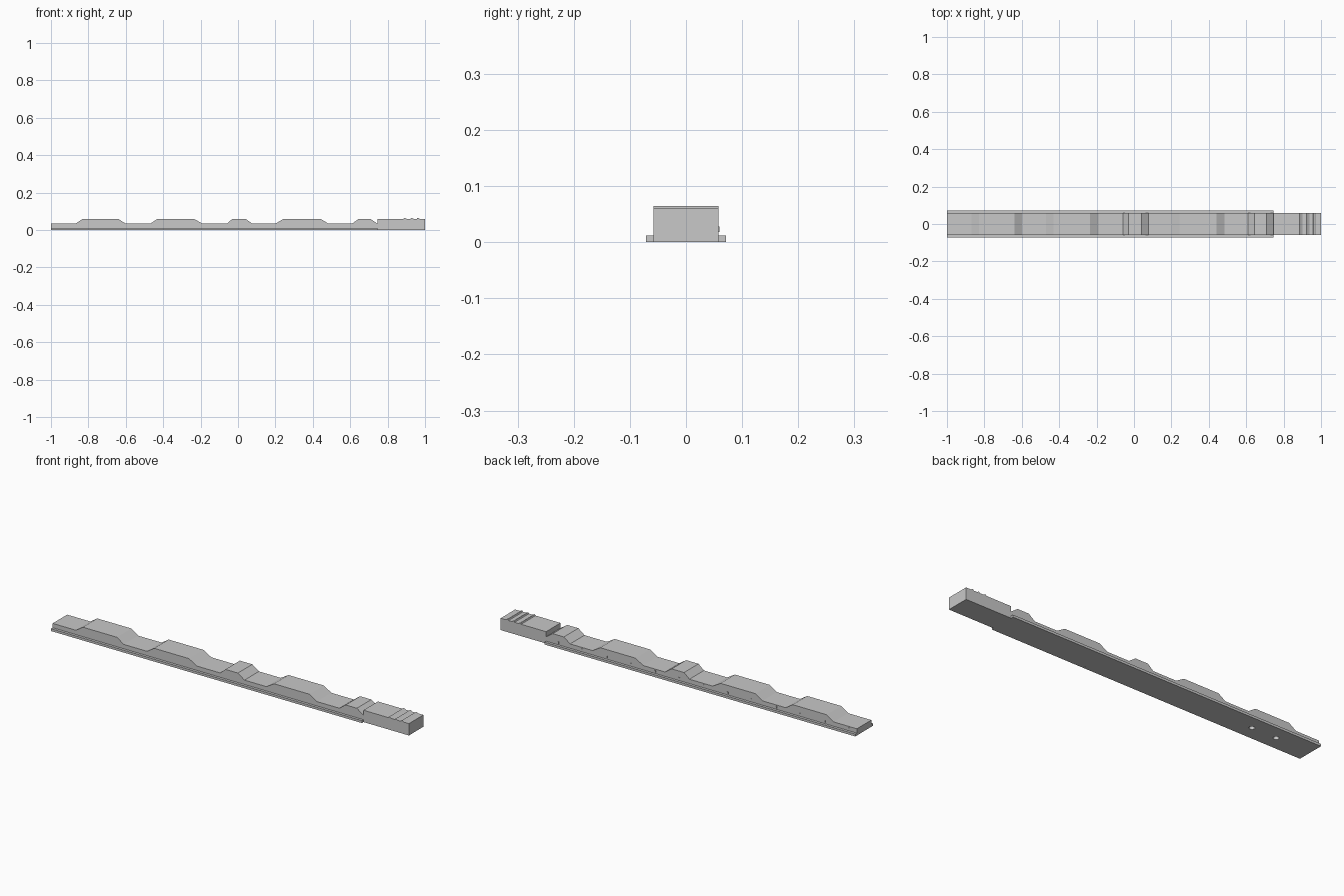
import bpy
import bmesh
import math

cube = bpy.data.objects.get("Cube")
if cube:
    bpy.data.objects.remove(cube, do_unlink=True)

grey = bpy.data.materials.new("plain_grey")
grey.use_nodes = True
colour = (0.58, 0.58, 0.58, 1)
grey.diffuse_color = colour
grey.node_tree.nodes["Principled BSDF"].inputs["Base Color"].default_value = colour

HALF_WIDTH = 0.058
LOW, HIGH = 0.034, 0.06
JOIN = 0.745      # where the blade meets the grip
PITCH = 0.136     # spacing of the coded steps


def add_object(name, bm):
    bmesh.ops.recalc_face_normals(bm, faces=bm.faces)
    mesh = bpy.data.meshes.new(name)
    bm.to_mesh(mesh)
    bm.free()
    mesh.materials.append(grey)
    obj = bpy.data.objects.new(name, mesh)
    bpy.context.collection.objects.link(obj)
    return obj


def extrude_profile(name, profile, y0, y1):
    """Sweep an x-z outline along y."""
    bm = bmesh.new()
    face = bm.faces.new([bm.verts.new((x, y0, z)) for x, z in profile])
    swept = bmesh.ops.extrude_face_region(bm, geom=[face])["geom"]
    verts = [v for v in swept if isinstance(v, bmesh.types.BMVert)]
    bmesh.ops.translate(bm, verts=verts, vec=(0, y1 - y0, 0))
    return add_object(name, bm)


def box(name, x0, x1, y0, y1, z0, z1):
    return extrude_profile(name, [(x0, z0), (x1, z0), (x1, z1), (x0, z1)], y0, y1)


# Blade with raised humps: foot start, top start, top end, foot end
humps = [(-0.87, -0.83, -0.64, -0.6), (-0.47, -0.43, -0.235, -0.19),
         (-0.06, -0.03, 0.04, 0.077), (0.2, 0.243, 0.441, 0.484),
         (0.61, 0.645, 0.708, JOIN)]
outline = [(JOIN, 0), (-1, 0), (-1, LOW)]
for a, b, c, d in humps:
    outline += [(a, LOW), (b, HIGH), (c, HIGH), (d, LOW)]
blade = extrude_profile("blade", outline, -HALF_WIDTH, HALF_WIDTH)

# Round holes under the blade
for i, x in enumerate((-0.805, -0.668)):
    bm = bmesh.new()
    bmesh.ops.create_cone(bm, cap_ends=True, segments=24, radius1=0.013,
                          radius2=0.013, depth=0.04)
    cutter = add_object(f"hole_cutter_{i + 1}", bm)
    cutter.location.x = x
    cutter.hide_render = True
    cutter.hide_set(True)
    cut = blade.modifiers.new("hole", "BOOLEAN")
    cut.operation = "DIFFERENCE"
    cut.object = cutter

# Grip with three thumb ridges across the top
outline = [(JOIN, 0), (JOIN, HIGH)]
for x in (0.885, 0.922, 0.956):
    outline += [(x, HIGH), (x + 0.003, 0.065), (x + 0.008, 0.065), (x + 0.016, HIGH)]
outline += [(1, HIGH), (1, 0)]
extrude_profile("grip", outline, -HALF_WIDTH, HALF_WIDTH)

# Guide rails along both lower edges
for name, side in (("front_rail", -1), ("back_rail", 1)):
    y0, y1 = sorted((side * HALF_WIDTH, side * 0.071))
    box(name, -1, JOIN, y0, y1, 0, 0.012)

# Small raised position ticks on the back of the blade
for i in range(13):
    x = 0.677 - i * PITCH
    box(f"position_tick_{i + 1}", x - 0.004, x + 0.004,
        HALF_WIDTH, HALF_WIDTH + 0.002, 0.018, 0.028)
